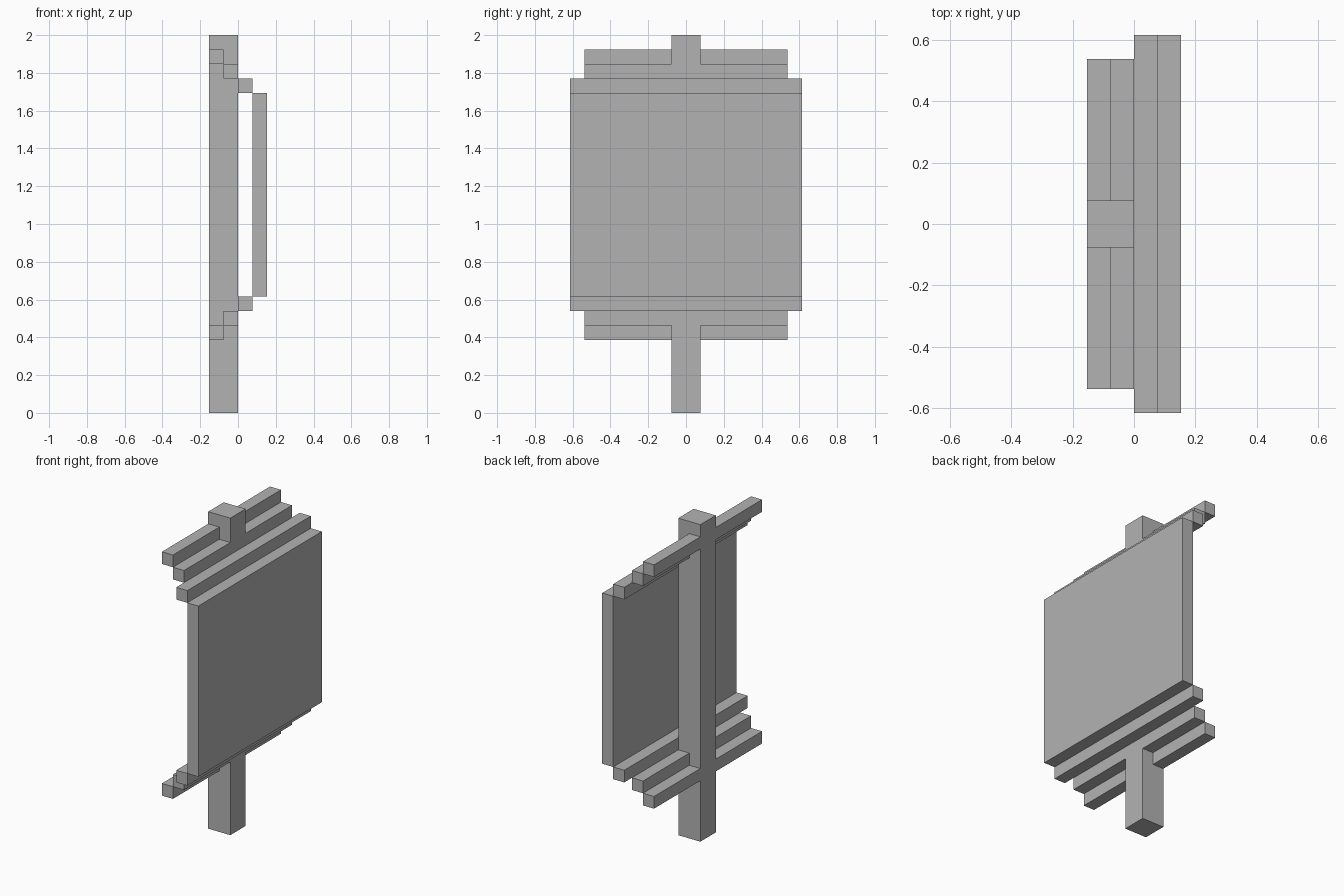
import bpy
import bmesh
from mathutils import Vector

cube = bpy.data.objects.get("Cube")
if cube:
    bpy.data.objects.remove(cube, do_unlink=True)

U = 2 / 26  # one grid step of the blocky design

grey = bpy.data.materials.new("plain grey")
grey.use_nodes = True
colour = (0.45, 0.45, 0.45, 1)
grey.diffuse_color = colour
grey.node_tree.nodes["Principled BSDF"].inputs["Base Color"].default_value = colour


def block(name, low, high):
    """Box between two corners given in grid steps."""
    low, high = Vector(low) * U, Vector(high) * U
    bm = bmesh.new()
    bmesh.ops.create_cube(bm, size=1)
    bmesh.ops.scale(bm, vec=high - low, verts=bm.verts)
    mesh = bpy.data.meshes.new(name)
    bm.to_mesh(mesh)
    bm.free()
    mesh.materials.append(grey)
    obj = bpy.data.objects.new(name, mesh)
    obj.location = (low + high) / 2
    bpy.context.collection.objects.link(obj)
    return obj


# Upright post and the board in front of it
block("post", (-2, -1, 0), (0, 1, 26))
block("board", (1, -8, 8), (2, 8, 22))

# Stepped brackets above and below the board
for place, inner, step in (("upper", 22, 1), ("lower", 7, -1)):
    block(f"{place}_rail", (0, -8, inner), (1, 8, inner + 1))
    for side, y0, y1 in (("front", -7, -1), ("back", 1, 7)):
        z = inner + step
        block(f"{place}_{side}_inner_arm", (-1, y0, z), (0, y1, z + 1))
        z += step
        block(f"{place}_{side}_outer_arm", (-2, y0, z), (-1, y1, z + 1))
